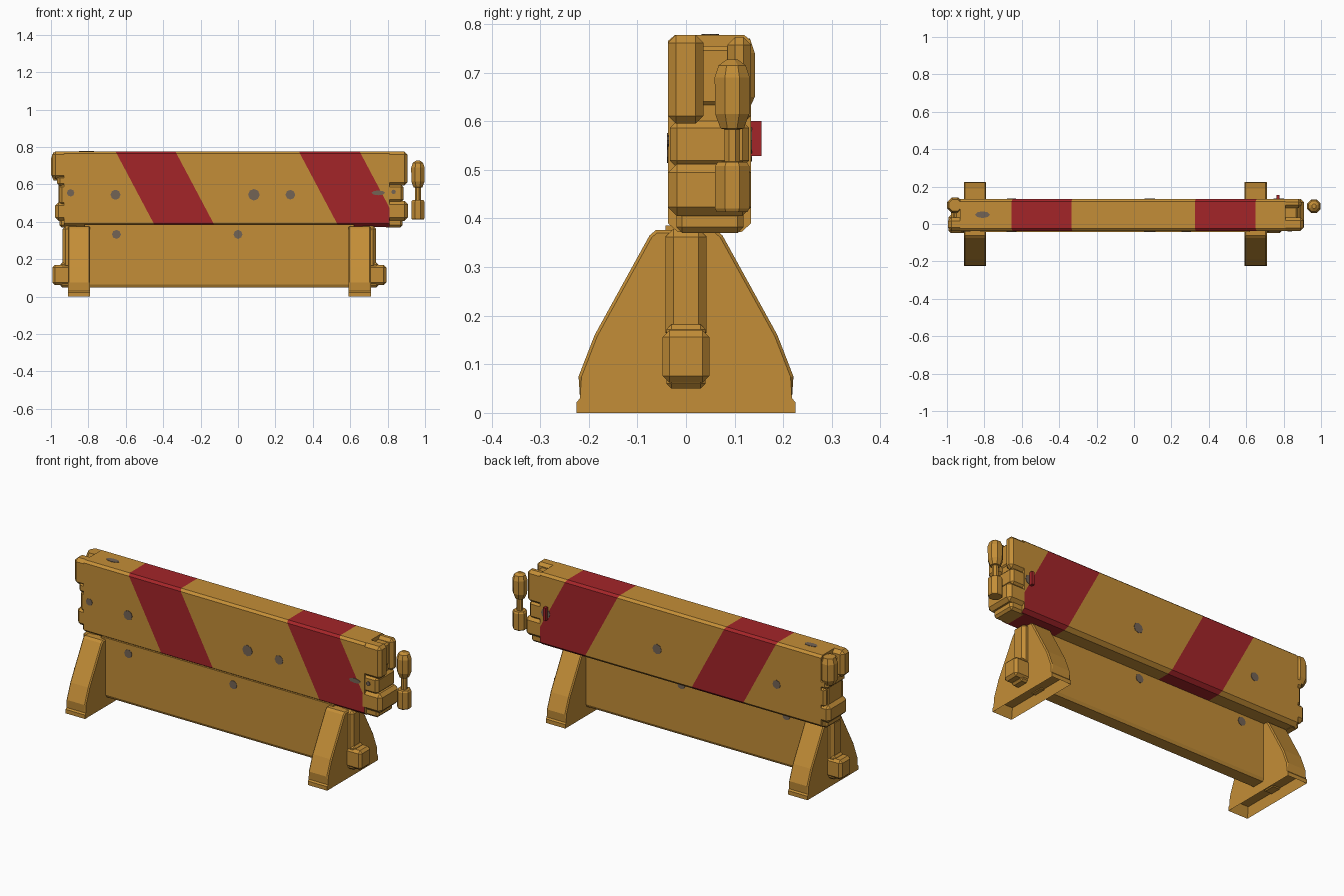
import bpy, bmesh, math
from mathutils import Vector, Matrix

if "Cube" in bpy.data.objects:
    bpy.data.objects.remove(bpy.data.objects["Cube"])


def material(name, rgb):
    m = bpy.data.materials.new(name)
    m.diffuse_color = (*rgb, 1)
    m.use_nodes = True
    m.node_tree.nodes["Principled BSDF"].inputs["Base Color"].default_value = m.diffuse_color
    return m


YELLOW = material("ochre_yellow", (0.55, 0.27, 0.038))
RED = material("signal_red", (0.37, 0.018, 0.022))
GREY = material("worn_grey", (0.17, 0.125, 0.09))


def finish(bm, name, *mats):
    bmesh.ops.recalc_face_normals(bm, faces=bm.faces)
    me = bpy.data.meshes.new(name)
    bm.to_mesh(me)
    bm.free()
    for m in mats:
        me.materials.append(m)
    ob = bpy.data.objects.new(name, me)
    bpy.context.collection.objects.link(ob)
    return ob


def prism_x(pts, x0, x1):
    """Extrude a (y, z) profile along x."""
    bm = bmesh.new()
    f = bm.faces.new([bm.verts.new((x0, y, z)) for y, z in pts])
    r = bmesh.ops.extrude_face_region(bm, geom=[f])
    vs = [g for g in r["geom"] if isinstance(g, bmesh.types.BMVert)]
    bmesh.ops.translate(bm, verts=vs, vec=(x1 - x0, 0, 0))
    bmesh.ops.recalc_face_normals(bm, faces=bm.faces)
    return bm


def block(name, x, y, z, bevel=0.0, mat=YELLOW):
    """Chamfered box from its ranges."""
    x = sorted(x)
    bm = prism_x([(y[0], z[0]), (y[1], z[0]), (y[1], z[1]), (y[0], z[1])], *x)
    if bevel:
        bmesh.ops.bevel(bm, geom=bm.edges[:], offset=bevel, segments=1, affect='EDGES')
    return finish(bm, name, mat)


def lathe(name, cx, cy, prof, sides=8, mat=YELLOW):
    """Turned part with a vertical axis from (radius, z) pairs."""
    bm = bmesh.new()
    rings = [[bm.verts.new((cx + r * math.cos((i + .5) * math.tau / sides),
                            cy + r * math.sin((i + .5) * math.tau / sides), z))
              for i in range(sides)] for r, z in prof]
    for a, b in zip(rings, rings[1:]):
        for i in range(sides):
            j = (i + 1) % sides
            bm.faces.new((a[i], a[j], b[j], b[i]))
    bm.faces.new(rings[0])
    bm.faces.new(rings[-1])
    return finish(bm, name, mat)


def dent(name, loc, r, axis='Y', stretch=1.0):
    """Thin grey chip mark lying on a surface."""
    bm = bmesh.new()
    bmesh.ops.create_cone(bm, cap_ends=True, segments=8, radius1=r, radius2=r, depth=0.004)
    rot = Matrix.Rotation(math.pi / 2, 4, 'X') if axis == 'Y' else Matrix()
    bm.transform(Matrix.Translation(loc) @ rot @ Matrix.Diagonal((stretch, 1, 1, 1)))
    return finish(bm, name, GREY)


# Main board: chamfered profile cut along the slanted stripe edges
F, B = -0.037, 0.134
SLOPE, TOP = 0.53, 0.777
bm = prism_x([(F + .02, .372), (B - .02, .372), (B, .39), (B, TOP - .012), (B - .014, TOP),
              (F + .014, TOP), (F, TOP - .012), (F, .39)], -0.93, 0.81)
stripes = [(-0.655, -0.335), (0.325, 0.65)]
for x in [e for s in stripes for e in s]:
    bmesh.ops.bisect_plane(bm, geom=bm.verts[:] + bm.edges[:] + bm.faces[:],
                           plane_co=(x, 0, TOP), plane_no=Vector((1, 0, SLOPE)).normalized())
for f in bm.faces:
    c = f.calc_center_median()
    s = c.x - SLOPE * (TOP - c.z)
    if abs(f.normal.x) < .5 and any(a < s < b for a, b in stripes):
        f.material_index = 1
finish(bm, "striped_board", YELLOW, RED)

# Interlocking right end of the board
block("right_end_core", (.78, .868), (-.018, .118), (.40, .75), .012)
block("right_end_front_prong", (.78, .905), (F, .036), (.595, TOP), .016)
block("right_end_back_prong", (.78, .895), (.085, B), (.595, TOP - .004), .016)
block("right_end_bridge", (.78, .875), (.02, .10), (.63, .755), .01)
block("right_end_middle", (.78, .885), (F + .004, B - .004), (.505, .60), .014)
block("right_end_lower_jaw", (.78, .908), (F, B), (.405, .512), .018)
block("right_end_heel", (.78, .88), (-.02, .118), (.37, .42), .012)

# Interlocking left end of the board
block("left_end_core", (-.96, -.90), (-.02, .118), (.40, .75), .012)
block("left_end_front_prong", (-.995, -.90), (F, .034), (.63, TOP), .018)
lathe("left_end_socket", -.957, .1, [(.03, .62), (.045, .65), (.045, .74), (.034, .77)])
block("left_end_middle", (-.955, -.90), (F, B), (.49, .60), .014)
block("left_end_lower_jaw", (-.978, -.90), (F, B), (.405, .505), .018)
block("left_end_shoulder", (-.968, -.90), (F, B), (.59, .65), .016)
block("left_end_heel", (-.955, -.90), (-.02, .118), (.37, .42), .012)

# Lower panel between the legs
prof = [(-.034, .05), (.034, .05), (.042, .066), (.042, .385), (-.042, .385), (-.042, .066)]
finish(prism_x(prof, -.82, .62), "lower_panel", YELLOW)

# Legs with hollow undersides, posts and connector blocks
half = [(.225, 0), (.225, .022), (.218, .03), (.221, .075), (.188, .16), (.075, .365), (.062, .376)]
outline = half + [(-y, z) for y, z in reversed(half)]
MID = -0.1
for side, sx in (("left", -1), ("right", 1)):
    bm = prism_x(outline, *sorted((MID + sx * .69, MID + sx * .81)))
    edges = [e for e in bm.edges if all(v.co.z > .028 for v in e.verts)
             and abs(e.verts[0].co.x - e.verts[1].co.x) < .001]
    bmesh.ops.bevel(bm, geom=edges, offset=.006, segments=1, affect='EDGES')
    bmesh.ops.recalc_face_normals(bm, faces=bm.faces)
    bottom = min(bm.faces, key=lambda f: f.calc_center_median().z)
    bmesh.ops.inset_region(bm, faces=[bottom], thickness=.014)
    bottom = [f for f in bm.faces if f.normal.z < -.9 and
              all(abs(v.co.y) < .222 and v.co.z < .001 for v in f.verts)]
    for v in {v for f in bottom for v in f.verts}:
        v.co.z = .055
        v.co.y *= .96
    finish(bm, side + "_leg", YELLOW)
    block(side + "_leg_post", (MID + sx * .75, MID + sx * .838), (-.042, .042), (.15, .378), .016)
    block(side + "_connector_block", (MID + sx * .75, MID + sx * .893), (-.048, .048), (.062, .17), .014)
    block(side + "_connector_collar", (MID + sx * .75, MID + sx * .85), (-.04, .04), (.05, .182), .01)

# Loose coupling pin beside the right end
lathe("coupling_pin", .962, .095,
      [(.034, .413), (.038, .42), (.038, .508), (.032, .516), (.017, .517), (.017, .583),
       (.026, .585), (.038, .615), (.039, .69), (.03, .715), (.012, .727)])

# Small red latch on the back
block("red_latch", (.762, .778), (.125, .155), (.528, .6), 0, RED)

# Chip marks: x, z, radius, also on the back
for i, (x, z, r, back) in enumerate([(-.895, .555, .02, 0), (-.655, .545, .027, 1), (.085, .545, .031, 1),
                                     (.28, .545, .026, 0)]):
    dent("front_chip_%d" % i, (x, F, z), r)
    if back:
        dent("back_chip_%d" % i, (x, B, z), r * .9)
dent("latch_chip", (.775, B, .56), .028)
dent("scuff_chip", (.75, F, .555), .013, 'Y', 2.8)
dent("end_chip", (.832, F, .56), .012)
for i, x in enumerate((-.65, 0)):
    for y in (-.042, .042):
        dent("panel_chip_%d" % i, (x, y, .333), .024)
dent("top_chip", (-.81, .05, TOP), .018, 'Z', 2.2)
